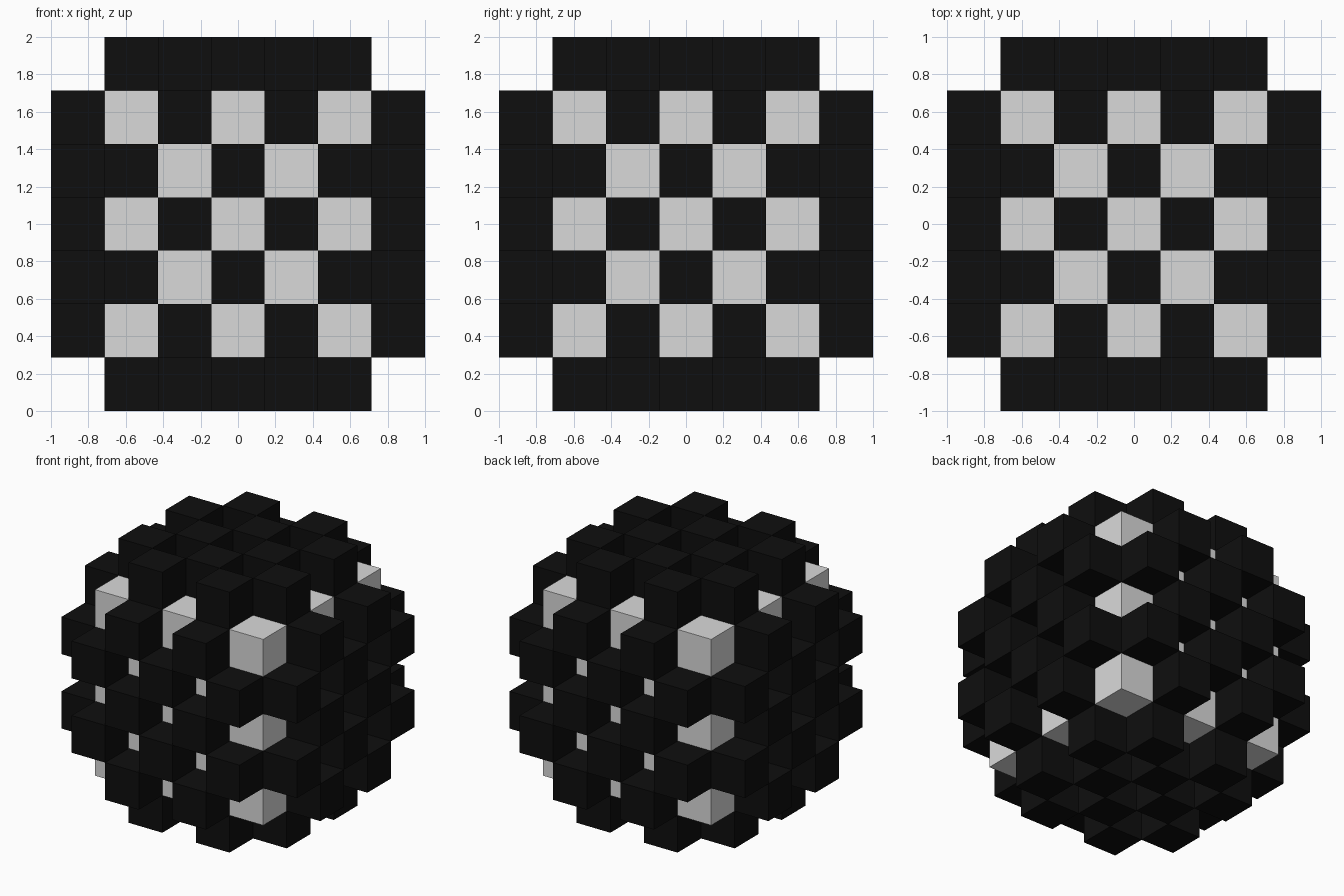
import bpy, bmesh
from mathutils import Matrix, Vector

if "Cube" in bpy.data.objects:
    bpy.data.objects.remove(bpy.data.objects["Cube"])

U = 2 / 7                       # edge of one block
CENTRE = Vector((0, 0, 1))


def material(name, rgb):
    m = bpy.data.materials.new(name)
    m.diffuse_color = (*rgb, 1)
    m.use_nodes = True
    m.node_tree.nodes["Principled BSDF"].inputs["Base Color"].default_value = m.diffuse_color
    return m


def block_object(name, blocks, mat):
    """Join cubes, each given as (grid position, size in blocks), into one object."""
    bm = bmesh.new()
    for pos, size in blocks:
        place = Matrix.Translation(CENTRE + Vector(pos) * U)
        bmesh.ops.create_cube(bm, size=size * U, matrix=place)
    mesh = bpy.data.meshes.new(name)
    bm.to_mesh(mesh)
    bm.free()
    mesh.materials.append(mat)
    obj = bpy.data.objects.new(name, mesh)
    bpy.context.collection.objects.link(obj)
    return obj


light_grey = material("light grey", (0.70, 0.70, 0.70))
black = material("black", (0.0045, 0.0045, 0.0045))

# Solid light core, five blocks wide
block_object("core", [((0, 0, 0), 5)], light_grey)

# Black blocks in a checker pattern on each of the six sides
sides = {"right": (0, 3), "left": (0, -3), "back": (1, 3),
         "front": (1, -3), "top": (2, 3), "bottom": (2, -3)}
for side, (axis, level) in sides.items():
    studs = []
    for a in range(-2, 3):
        for b in range(-2, 3):
            if (a + b) % 2:
                pos = [a, b]
                pos.insert(axis, level)
                studs.append((pos, 1))
    block_object(side + "_blocks", studs, black)
